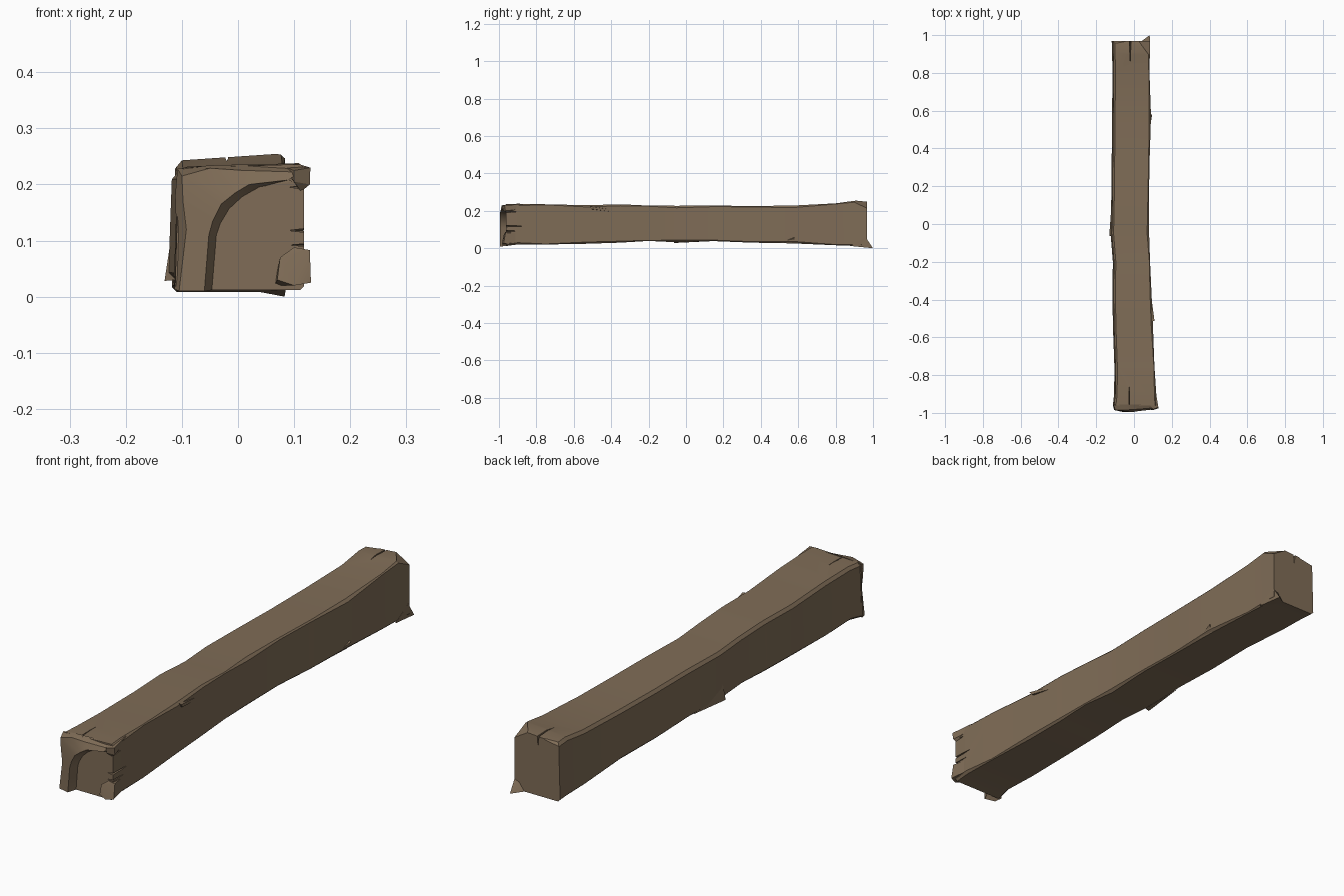
import bpy, bmesh, math

wood = bpy.data.materials.new("weathered brown wood")
wood.diffuse_color = (0.215, 0.152, 0.095, 1)


def finish(bm, name):
    bmesh.ops.recalc_face_normals(bm, faces=bm.faces)
    me = bpy.data.meshes.new(name)
    bm.to_mesh(me)
    bm.free()
    ob = bpy.data.objects.new(name, me)
    me.materials.append(wood)
    bpy.context.collection.objects.link(ob)
    return ob


def chunk(name, pts):
    """Convex splinter through the given points."""
    bm = bmesh.new()
    for p in pts:
        bm.verts.new(p)
    bmesh.ops.convex_hull(bm, input=bm.verts)
    return finish(bm, name)


def loft(bm, rows, closed):
    rings = [[bm.verts.new(p) for p in r] for r in rows]
    n = len(rings[0])
    for a, b in zip(rings, rings[1:]):
        for i in range(n if closed else n - 1):
            j = (i + 1) % n
            bm.faces.new((a[i], a[j], b[j], b[i]))
    return rings


# Beam: y, left, right, bottom, top of each cross-section
stations = [
    (-0.962, -0.112, 0.118, 0.012, 0.236), (-0.9, -0.105, 0.118, 0.02, 0.238),
    (-0.75, -0.104, 0.108, 0.02, 0.235), (-0.53, -0.112, 0.10, 0.024, 0.23),
    (-0.35, -0.114, 0.092, 0.03, 0.235), (-0.2, -0.112, 0.085, 0.039, 0.228),
    (-0.05, -0.124, 0.08, 0.032, 0.227), (0.15, -0.12, 0.079, 0.038, 0.228),
    (0.35, -0.118, 0.083, 0.03, 0.226), (0.57, -0.116, 0.09, 0.026, 0.228),
    (0.8, -0.114, 0.082, 0.016, 0.24), (0.91, -0.116, 0.084, 0.012, 0.255),
    (0.968, -0.118, 0.085, 0.008, 0.252)]
rows = []
for k, (y, l, r, b, t) in enumerate(stations):
    c = 0.007 + 0.004 * math.sin(2.3 * k)
    tl = t - (0.006 if y < 0.8 else 0.012)      # top leans down to the left
    rows.append([(x, y, z) for x, z in (
        (l + c, b), (r - c, b), (r, b + c), (r, t - c),
        (r - c, t), (l + 0.016, tl), (l + 0.006, tl - 0.012), (l, b + c))])
bm = bmesh.new()
rings = loft(bm, rows, True)
for ring in (rings[0], rings[-1]):               # slightly dished end grain
    face = bm.faces.new(ring)
    bmesh.ops.poke(bm, faces=[face])
beam = finish(bm, "beam")

# Cracks and broken corners cut from the beam
cuts = []
for s, length, x in ((-1, 0.12, -0.025), (1, 0.12, -0.02)):   # top end cracks
    cuts.append([(x - 0.009, s * 1.01, 0.3), (x + 0.009, s * 1.01, 0.3),
                 (x, s * 1.01, 0.19), (x, s * (0.98 - length), 0.3),
                 (x, s * (0.98 - length), 0.23)])
for z, h, end in ((0.195, 0.01, -0.91), (0.118, 0.009, -0.87), (0.092, 0.006, -0.89)):
    cuts.append([(0.16, -1.01, z - h), (0.16, -1.01, z + h), (0.085, -1.01, z),
                 (0.16, end, z), (0.10, end, z)])              # right side splits
# back end: rounded right corner and sloping top edge
cuts.append([(0.0, 1.0, 0.27), (0.1, 0.85, 0.28), (0.1, 1.0, 0.27),
             (0.1, 0.87, 0.25), (0.1, 1.0, 0.19), (0.0, 1.0, 0.25)])
cuts.append([(-0.14, 0.91, 0.27), (-0.14, 1.0, 0.27), (-0.14, 1.0, 0.20),
             (0.0, 0.955, 0.28), (0.0, 1.0, 0.28), (0.0, 1.0, 0.225)])
for pts in cuts:
    cutter = chunk("cutter", pts)
    cutter.hide_render = True
    m = beam.modifiers.new("cut", "BOOLEAN")
    m.operation, m.object, m.solver = "DIFFERENCE", cutter, "EXACT"
    bpy.context.view_layer.objects.active = beam
    bpy.ops.object.modifier_apply(modifier=m.name)
    bpy.data.objects.remove(cutter)

# Raised curved layer left standing on the front end
outer = [(-0.113, 0.013), (-0.110, 0.12), (-0.112, 0.18), (-0.108, 0.228),
         (-0.05, 0.234), (0.02, 0.236), (0.122, 0.230)]
crest_out = [(-0.105, 0.01), (-0.092, 0.12), (-0.098, 0.17), (-0.10, 0.215),
             (-0.05, 0.229), (0.01, 0.225), (0.11, 0.222)]
crest_in = [(-0.06, 0.01), (-0.052, 0.11), (-0.045, 0.135), (-0.03, 0.165),
            (-0.005, 0.185), (0.02, 0.20), (0.09, 0.208)]
foot = [(-0.045, 0.012), (-0.037, 0.11), (-0.03, 0.13), (-0.015, 0.155),
        (0.01, 0.178), (0.04, 0.195), (0.10, 0.205)]
bm = bmesh.new()
depth = [0, 0, 0, 0, 0, 0.004, 0.012]
loft(bm, [[(x, y + d * (y < -0.97), z) for (x, z), d in zip(r, depth)]
          for r, y in ((outer, -0.955), (crest_out, -0.985),
                       (crest_in, -0.995), (foot, -0.958))], False)
bmesh.ops.holes_fill(bm, edges=[e for e in bm.edges if e.is_boundary], sides=0)
finish(bm, "front_end_layer")

# Broken knobs on the right of the front end
chunk("front_lower_knob", [
    (0.065, -0.95, 0.02), (0.07, -0.98, 0.03), (0.075, -0.975, 0.07), (0.10, -0.965, 0.088),
    (0.128, -0.965, 0.083), (0.13, -0.975, 0.025), (0.10, -0.985, 0.02), (0.112, -0.88, 0.03),
    (0.112, -0.88, 0.08)])
chunk("front_upper_knob", [
    (0.08, -0.95, 0.232), (0.10, -0.982, 0.225), (0.129, -0.97, 0.23), (0.128, -0.965, 0.20),
    (0.112, -0.96, 0.187), (0.10, -0.978, 0.205), (0.112, -0.87, 0.235), (0.112, -0.88, 0.21)])

# Splinters along the beam and at the back end
chunk("back_lower_splinter", [
    (0.083, 1.0, 0.0), (0.085, 0.96, 0.06), (0.03, 0.96, 0.01), (0.085, 0.88, 0.012),
    (0.06, 0.96, 0.05)])
chunk("right_splinter", [
    (0.109, -0.515, 0.224), (0.107, -0.505, 0.21), (0.08, -0.51, 0.229), (0.088, -0.36, 0.19),
    (0.088, -0.36, 0.20), (0.08, -0.5, 0.205)])
chunk("lower_right_splinter", [
    (0.096, 0.58, 0.055), (0.08, 0.58, 0.025), (0.083, 0.50, 0.03), (0.08, 0.58, 0.065)])
chunk("left_splinter", [
    (-0.131, -0.065, 0.028), (-0.11, -0.06, 0.03), (-0.118, 0.12, 0.037), (-0.12, -0.06, 0.10)])

# Worn faces are softly shaded between sharp edges
for ob in bpy.context.collection.objects:
    bpy.ops.object.select_all(action="DESELECT")
    ob.select_set(True)
    bpy.context.view_layer.objects.active = ob
    bpy.ops.object.shade_smooth_by_angle(angle=math.radians(25))
